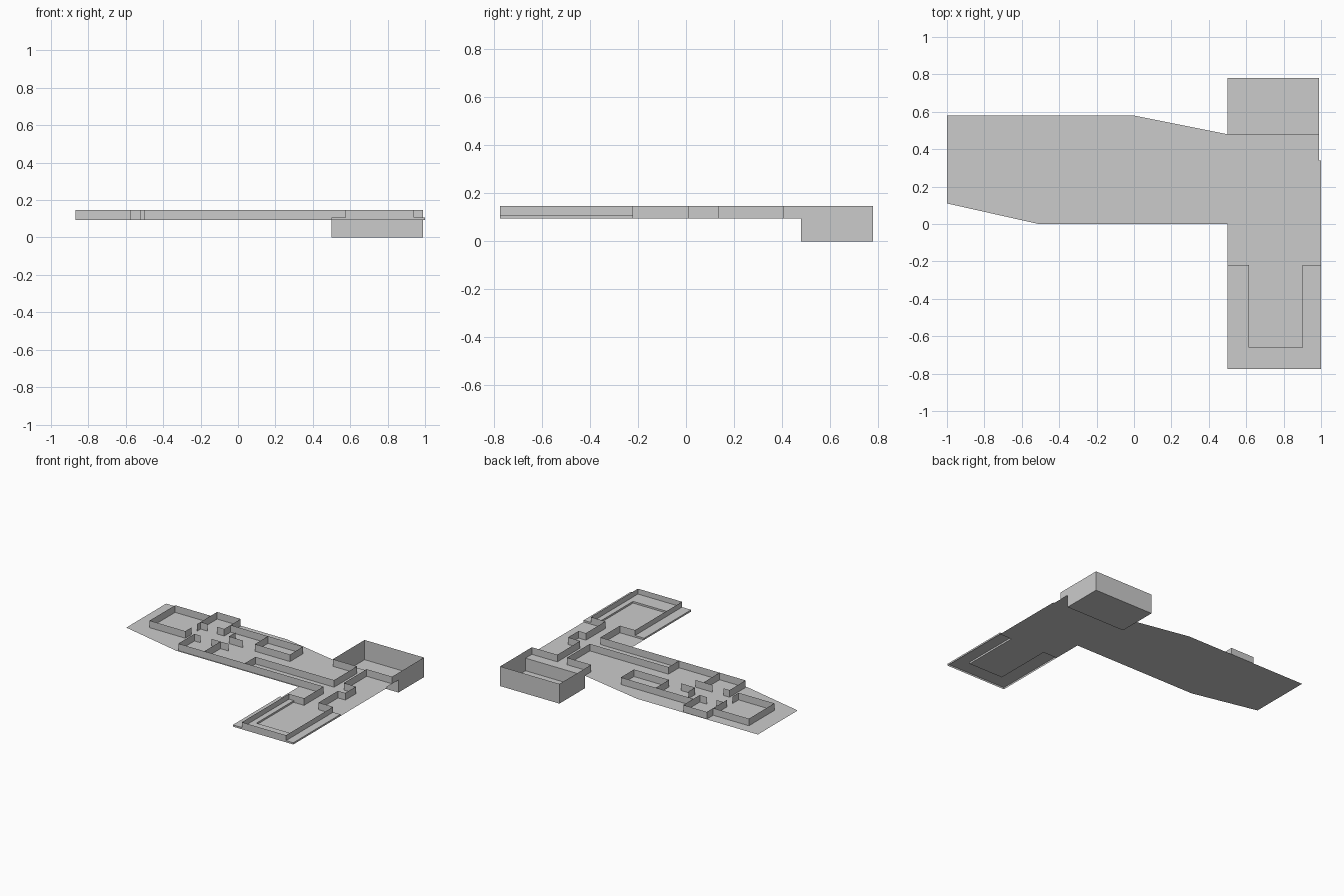
import bpy

FLOOR, RAISED, TOP = 0.094, 0.107, 0.147


def make_object(name, verts, faces):
    mesh = bpy.data.meshes.new(name)
    mesh.from_pydata(verts, [], faces)
    obj = bpy.data.objects.new(name, mesh)
    bpy.context.collection.objects.link(obj)
    return obj


def sheet(name, outline, z):
    """Flat horizontal polygon."""
    return make_object(name, [(x, y, z) for x, y in outline], [range(len(outline))])


def walls(name, paths, z0, z1, closed=False):
    """Thin upright walls following plan paths."""
    verts, faces = [], []
    for path in paths:
        s, n = len(verts), len(path)
        for x, y in path:
            verts += [(x, y, z0), (x, y, z1)]
        for i in range(n if closed else n - 1):
            a, b = s + 2 * i, s + 2 * ((i + 1) % n)
            faces.append((a, b, b + 1, a + 1))
    return make_object(name, verts, faces)


# L-shaped floor plate with a tongue inside the raised terrace
sheet("floor_plate", [
    (-1, 0.58), (-1, 0.11), (-0.51, 0), (0.5, 0), (0.5, -0.22),
    (0.615, -0.22), (0.615, -0.66), (0.9, -0.66), (0.9, -0.22), (1, -0.22),
    (1, 0.34), (0.99, 0.34), (0.99, 0.48), (0.5, 0.48), (0, 0.58)], FLOOR)

# raised U-shaped terrace around the front room
terrace = [(0.5, -0.22), (0.5, -0.775), (1, -0.775), (1, -0.22),
           (0.9, -0.22), (0.9, -0.66), (0.615, -0.66), (0.615, -0.22)]
sheet("terrace_top", terrace, RAISED)
walls("terrace_risers", [terrace], FLOOR, RAISED, closed=True)

# sunken open box at the back
box = [(0.5, 0.48), (0.99, 0.48), (0.99, 0.78), (0.5, 0.78)]
sheet("sunken_floor", box, 0)
walls("sunken_front_wall", [box[:2]], 0, FLOOR)
walls("sunken_outer_walls", [box[1:] + box[:1]], 0, TOP)

# front room walls with a doorway at the back
walls("front_room_walls", [[
    (0.7, -0.22), (0.575, -0.22), (0.575, -0.775),
    (0.94, -0.775), (0.94, -0.22), (0.82, -0.22)]], RAISED, TOP)
walls("front_room_back_base", [[(0.615, -0.22), (0.7, -0.22)],
                               [(0.82, -0.22), (0.9, -0.22)]], FLOOR, RAISED)

# passage between front room and sunken box
walls("passage_walls", [
    [(0.7, -0.22), (0.7, 0.01)],
    [(0.82, -0.22), (0.82, 0.01), (0.88, 0.01), (0.88, 0.135), (0.78, 0.135),
     (0.78, 0.405), (0.99, 0.405), (0.99, 0.48)],
    [(0.5, 0.48), (0.5, 0.405), (0.7, 0.405), (0.7, 0.135)]], FLOOR, TOP)

# long corridor along the front of the wide wing
walls("corridor_walls", [
    [(0.7, 0.135), (0.05, 0.135), (0.05, 0.01)],
    [(0.7, 0.01), (-0.5, 0.01), (-0.5, 0.2), (-0.45, 0.2)],
    [(-0.285, 0.01), (-0.285, 0.2)],
    [(-0.36, 0.2), (-0.22, 0.2)]], FLOOR, TOP)

# west room
walls("west_room_walls", [
    [(-0.575, 0.27), (-0.575, 0.2), (-0.87, 0.2), (-0.87, 0.5), (-0.575, 0.5)],
], FLOOR, TOP)

# small back room and the narrow back room
walls("back_room_walls", [
    [(-0.52, 0.38), (-0.575, 0.38), (-0.575, 0.575), (-0.38, 0.575),
     (-0.38, 0.38), (-0.44, 0.38)],
    [(-0.575, 0.34), (-0.575, 0.38)],
    [(-0.38, 0.455), (0.22, 0.455), (0.22, 0.3), (-0.07, 0.3), (-0.07, 0.455)],
    [(-0.285, 0.38), (-0.285, 0.3), (-0.17, 0.3)]], FLOOR, TOP)
